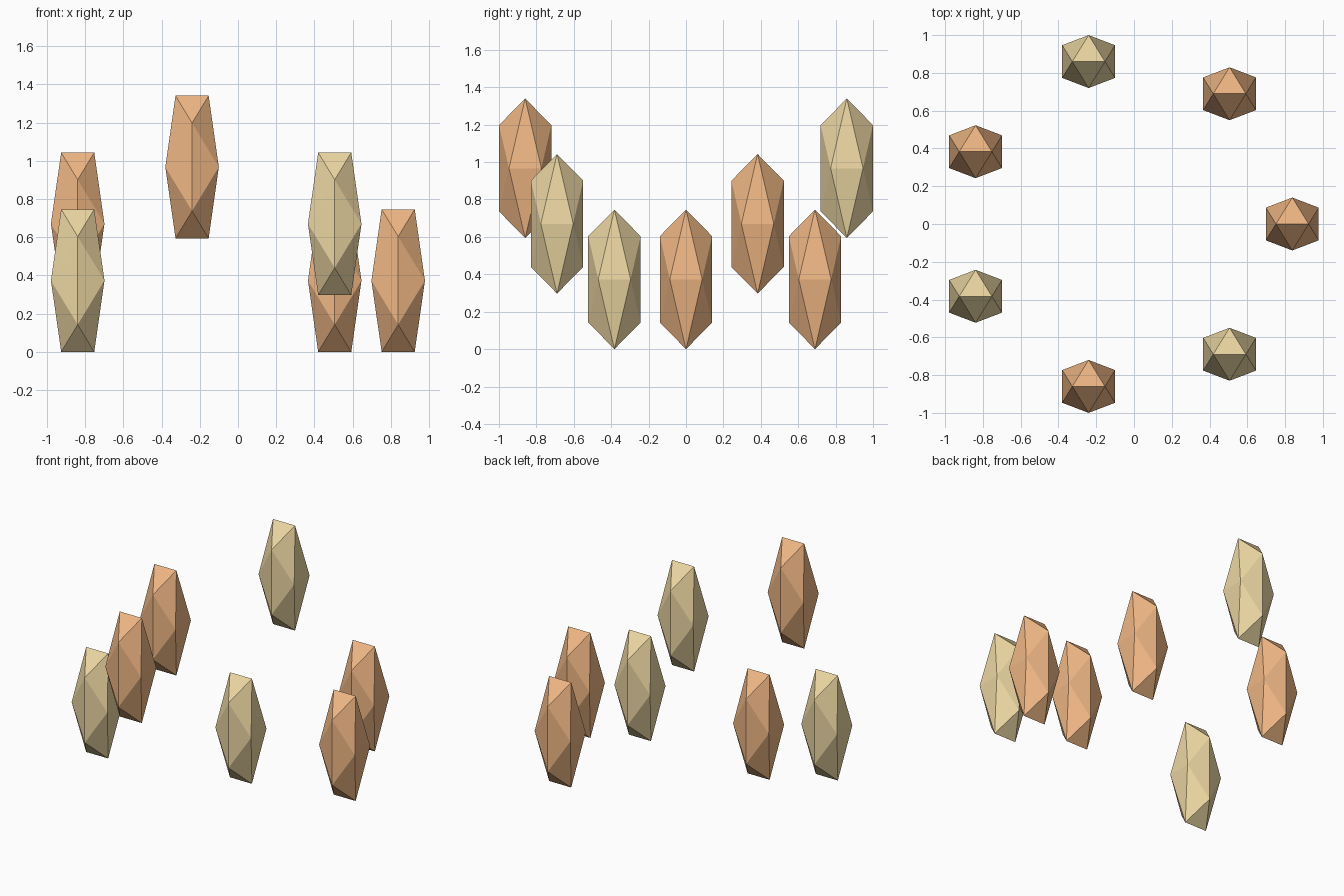
import bpy, bmesh, math

if "Cube" in bpy.data.objects:
    bpy.data.objects.remove(bpy.data.objects["Cube"])

PHI = (1 + math.sqrt(5)) / 2
HALF_W, HALF_H = 0.14, 0.373      # half width and half height of a crystal
RADIUS, OFFSET_X = 0.882, -0.044  # ring the crystals hover on
STEP = 0.297                      # height between hover levels


def material(name, color):
    m = bpy.data.materials.new(name)
    m.diffuse_color = color
    m.use_nodes = True
    m.node_tree.nodes["Principled BSDF"].inputs["Base Color"].default_value = m.diffuse_color
    return m


orange = material("orange", (0.86, 0.47, 0.23, 1))
gold = material("gold", (0.83, 0.67, 0.36, 1))


def crystal_mesh(name, mat):
    # icosahedron from three golden rectangles, stretched upwards
    bm = bmesh.new()
    for a in (-1, 1):
        for b in (-PHI, PHI):
            for p in ((a, 0, b), (b, a, 0), (0, b, a)):
                bm.verts.new((p[0] * HALF_W / PHI, p[1] * HALF_W / PHI, p[2] * HALF_H / PHI))
    bmesh.ops.convex_hull(bm, input=bm.verts[:])
    bmesh.ops.recalc_face_normals(bm, faces=bm.faces[:])
    me = bpy.data.meshes.new(name)
    bm.to_mesh(me)
    bm.free()
    me.materials.append(mat)
    return me


meshes = {"orange": crystal_mesh("orange_crystal", orange),
          "gold": crystal_mesh("gold_crystal", gold)}

# ring of seven crystals: colour and hover level, counter-clockwise from +x
ring = [("orange", 0), ("orange", 0), ("gold", 2), ("orange", 1),
        ("gold", 0), ("orange", 2), ("gold", 1)]
for i, (color, level) in enumerate(ring):
    ang = 2 * math.pi * i / len(ring)
    ob = bpy.data.objects.new(f"{color}_crystal_{i + 1}", meshes[color])
    ob.location = (OFFSET_X + RADIUS * math.cos(ang), RADIUS * math.sin(ang),
                   HALF_H + level * STEP)
    bpy.context.collection.objects.link(ob)
